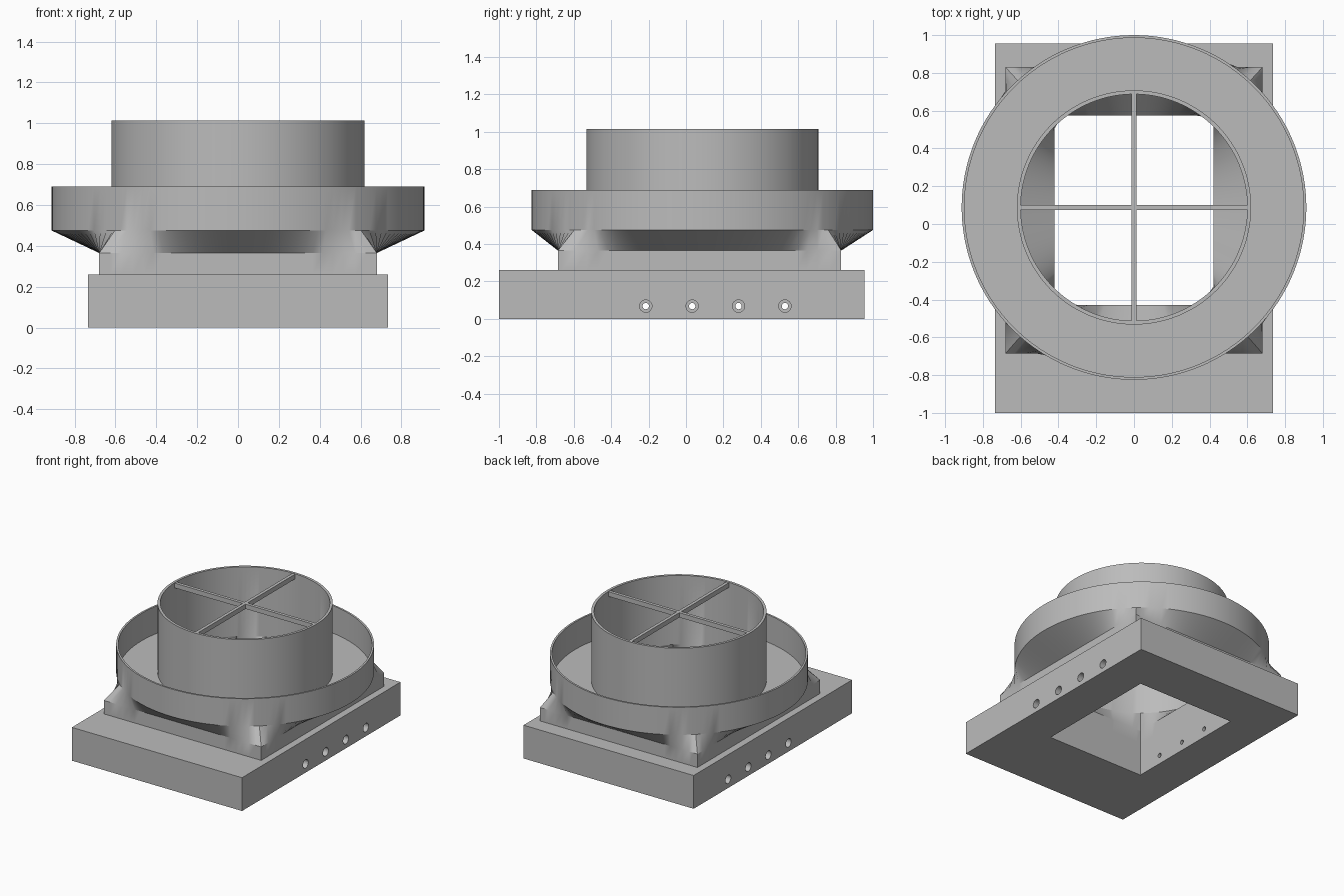
import bpy, bmesh, math
from mathutils import Matrix, Vector

cube = bpy.data.objects.get("Cube")
if cube:
    bpy.data.objects.remove(cube, do_unlink=True)

grey = bpy.data.materials.new("plain grey")
grey.use_nodes = True
GREY = (0.5, 0.5, 0.5, 1)
grey.diffuse_color = GREY
grey.node_tree.nodes["Principled BSDF"].inputs["Base Color"].default_value = GREY

CY = 0.0875                      # centre of the round parts
PLATE = (0.68, -0.685, 0.83)     # half width, front y, back y
HOLE = (0.42, -0.43, 0.575)


def finish(bm, name):
    bmesh.ops.recalc_face_normals(bm, faces=bm.faces)
    mesh = bpy.data.meshes.new(name)
    bm.to_mesh(mesh)
    bm.free()
    mesh.materials.append(grey)
    obj = bpy.data.objects.new(name, mesh)
    bpy.context.collection.objects.link(obj)
    return obj


def add_box(bm, x0, x1, y0, y1, z0, z1):
    size = Matrix.Diagonal((x1 - x0, y1 - y0, z1 - z0, 1))
    place = Matrix.Translation(((x0 + x1) / 2, (y0 + y1) / 2, (z0 + z1) / 2))
    bmesh.ops.create_cube(bm, size=1, matrix=place @ size)


def add_rod(bm, x0, x1, y, z, r):
    turn = Matrix.Rotation(math.pi / 2, 4, 'Y')
    bmesh.ops.create_cone(bm, cap_ends=True, segments=32, radius1=r, radius2=r,
                          depth=x1 - x0,
                          matrix=Matrix.Translation(((x0 + x1) / 2, y, z)) @ turn)


def activate(obj):
    bpy.ops.object.select_all(action='DESELECT')
    obj.select_set(True)
    bpy.context.view_layer.objects.active = obj


def cut(obj, bm):
    cutter = finish(bm, "cutter")
    cutter.hide_render = True
    mod = obj.modifiers.new("cut", 'BOOLEAN')
    mod.operation = 'DIFFERENCE'
    mod.solver = 'EXACT'
    mod.object = cutter
    activate(obj)
    bpy.ops.object.modifier_apply(modifier=mod.name)
    bpy.data.objects.remove(cutter, do_unlink=True)


# Base block with a rectangular opening
bm = bmesh.new()
add_box(bm, -0.735, 0.735, -1, 0.955, 0, 0.26)
base = finish(bm, "base_block")
bm = bmesh.new()
add_box(bm, -HOLE[0], HOLE[0], HOLE[1], HOLE[2], -0.1, 0.4)
cut(base, bm)

# Counterbored screw holes through both side walls
bores, pilots = bmesh.new(), bmesh.new()
for i in range(4):
    y = -0.215 + 0.248 * i
    add_rod(pilots, -0.8, 0.8, y, 0.068, 0.017)
    for x in (-0.65, 0.65):
        add_rod(bores, x - 0.15, x + 0.15, y, 0.068, 0.033)
cut(base, bores)
cut(base, pilots)

# Directions shared by all sections, including every rectangle corner
angles = {round(math.tau * i / 128, 5) for i in range(128)}
for hx, y0, y1 in (PLATE, HOLE):
    for x in (-hx, hx):
        for y in (y0, y1):
            angles.add(round(math.atan2(y - CY, x) % math.tau, 5))
angles = sorted(angles)


def section(shape, z):
    points = []
    for a in angles:
        c, s = math.cos(a), math.sin(a)
        if isinstance(shape, tuple):
            hx, y0, y1 = shape
            r = min(hx / max(abs(c), 1e-6),
                    ((y1 - CY) if s > 0 else (CY - y0)) / max(abs(s), 1e-6))
        else:
            r = shape
        points.append(Vector((r * c, CY + r * s, z)))
    return points


# Adapter: plate, flared transition, outer rim, collar and inner funnel
profile = [(PLATE, 0.26), (PLATE, 0.365), (0.9125, 0.475), (0.9125, 0.69),
           (0.898, 0.69), (0.898, 0.475), (0.62, 0.475), (0.62, 1.015),
           (0.6, 1.015), (0.6, 0.475), (HOLE, 0.365), (HOLE, 0.26)]
bm = bmesh.new()
loops = [[bm.verts.new(p) for p in section(*step)] for step in profile]
for i, low in enumerate(loops):
    high = loops[(i + 1) % len(loops)]
    for j in range(len(angles)):
        k = (j + 1) % len(angles)
        bm.faces.new((low[j], low[k], high[k], high[j]))
adapter = finish(bm, "round_adapter")
activate(adapter)
bpy.ops.object.shade_smooth_by_angle(angle=math.radians(25))

# Crossed bars in the mouth of the collar
for name, hx, hy in (("cross_bar_wide", 0.605, 0.0125), ("cross_bar_deep", 0.0125, 0.605)):
    bm = bmesh.new()
    add_box(bm, -hx, hx, CY - hy, CY + hy, 0.975, 1.012)
    finish(bm, name)
